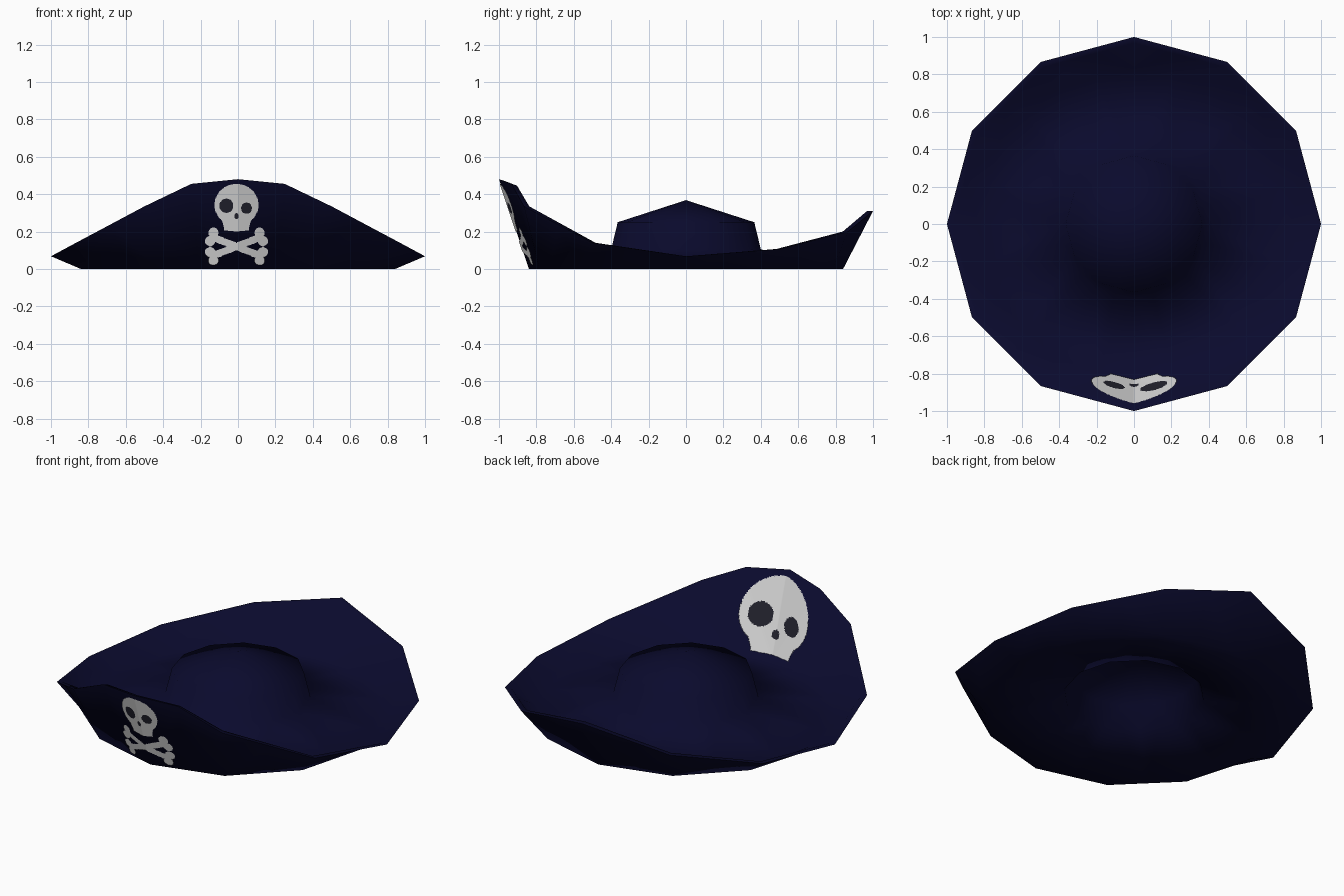
import bpy, bmesh, math
from mathutils import Vector
from mathutils.bvhtree import BVHTree

if "Cube" in bpy.data.objects:
    bpy.data.objects.remove(bpy.data.objects["Cube"])


def material(name, rgb):
    m = bpy.data.materials.new(name)
    m.diffuse_color = (*rgb, 1)
    m.use_nodes = True
    m.node_tree.nodes["Principled BSDF"].inputs["Base Color"].default_value = m.diffuse_color
    return m


navy = material("navy felt", (0.003, 0.003, 0.026))
white = material("bone white", (0.95, 0.95, 0.95))
dark = material("socket dark", (0.018, 0.018, 0.03))


def add_object(name, bm, mats):
    me = bpy.data.meshes.new(name)
    bm.to_mesh(me)
    ob = bpy.data.objects.new(name, me)
    bpy.context.collection.objects.link(ob)
    for m in mats:
        me.materials.append(m)
    bpy.ops.object.select_all(action='DESELECT')
    ob.select_set(True)
    bpy.context.view_layer.objects.active = ob
    bpy.ops.object.shade_smooth_by_angle(angle=math.radians(100))
    return ob


# Hat: one closed shell of twelve sides, each side split once in the middle
rim = {0: .48, 1: .455, 2: .335, 4: .14, 6: .068, 8: .107, 10: .20, 12: .31}


def rim_height(k):
    k = min(k, 24 - k)
    return rim[k] if k in rim else (rim[k - 1] + rim[k + 1]) / 2


# radius and height from inside of crown, under brim, over rim, up the crown
# (height None = follows the rim)
profile = [(.35, .225), (.388, .093), (.84, 0), (1, None), (.968, None),
           (.832, .012), (.40, .105), (.365, .25)]
bm = bmesh.new()
rings = []
for n, (r, z) in enumerate(profile):
    ring = []
    for k in range(24):
        a = math.radians(15 * k)
        rr = r * (math.cos(math.radians(15)) if k % 2 else 1)
        h = rim_height(k) if z is None else z
        if n == 4 and k in (0, 1, 23):
            h -= .01
        ring.append(bm.verts.new((rr * math.sin(a), -rr * math.cos(a), h)))
    rings.append(ring)
for lo, hi in zip(rings, rings[1:]):
    for k in range(24):
        j = (k + 1) % 24
        bm.faces.new((lo[k], lo[j], hi[j], hi[k]))
for ring, z in ((rings[0], .345), (rings[-1], .368)):
    tip = bm.verts.new((0, 0, z))
    for k in range(24):
        bm.faces.new((ring[k], ring[(k + 1) % 24], tip))
bmesh.ops.recalc_face_normals(bm, faces=bm.faces)
bmesh.ops.triangulate(bm, faces=bm.faces)
wall = BVHTree.FromBMesh(bm)
add_object("hat", bm, [navy])
bm.free()


# Painted emblem rules: 0 = white, 1 = dark, None = nothing
def oval(x, z, cx, cz, rx, rz):
    return ((x - cx) / rx) ** 2 + ((z - cz) / rz) ** 2 < 1


def skull(x, z):
    if (oval(x, z, -.054, .338, .037, .038) or oval(x, z, .054, .325, .029, .030)
            or oval(x, z, 0, .282, .013, .016)):
        return 1
    jaw = abs(x) < .066 + max(0, z - .22) * .3 and .2 + .1 * abs(x) < z < .28
    return 0 if jaw or oval(x, z, 0, .342, .117, .113) else None


def bones(x, z):
    for s in (1, -1):
        d = Vector((.27, s * .105)).normalized()
        n = Vector((-d.y, d.x))
        p = Vector((x, z - .12))
        if abs(p.dot(d)) < .14 and abs(p.dot(n)) < .019:
            return 0
        for e in (1, -1):
            for f in (1, -1):
                if (p - d * e * .142 - n * f * .024).length < .027:
                    return 0
    return None


def emblem(name, rule, z0, z1, place):
    """Thin sheet of small cells, kept and coloured by rule, laid on the wall."""
    step = .003
    nx, nz = 62, int((z1 - z0) / step) + 1
    bm = bmesh.new()
    verts = {}

    def vert(i, j):
        if (i, j) not in verts:
            verts[i, j] = bm.verts.new(place(i * step, z0 + j * step))
        return verts[i, j]

    for i in range(-nx, nx):
        for j in range(nz):
            c = rule((i + .5) * step, z0 + (j + .5) * step)
            if c is not None:
                f = bm.faces.new((vert(i, j), vert(i + 1, j),
                                  vert(i + 1, j + 1), vert(i, j + 1)))
                f.material_index = c
    add_object(name, bm, [white, dark])
    bm.free()


def on_front(x, z):
    x -= .008
    hit = wall.ray_cast(Vector((x, -2, z)), Vector((0, 1, 0)))[0]
    return (x, (hit.y if hit else -.9) - .005, z)


def on_inside(x, z):
    # larger mirrored copy on the inner face of the raised front
    v = max(0, (z - .2) / .255)
    x, z = -1.95 * x, .027 + .43 * v ** 1.2
    hit = wall.ray_cast(Vector((x, -.78, z)), Vector((0, -1, 0)))[0]
    return (x, (hit.y if hit else -.85) + .005, z)


# Front skull, crossed bones below it, and the skull inside the brim
emblem("front_skull", skull, .2, .456, on_front)
emblem("crossed_bones", bones, .02, .22, on_front)
emblem("inner_skull", skull, .2, .456, on_inside)
